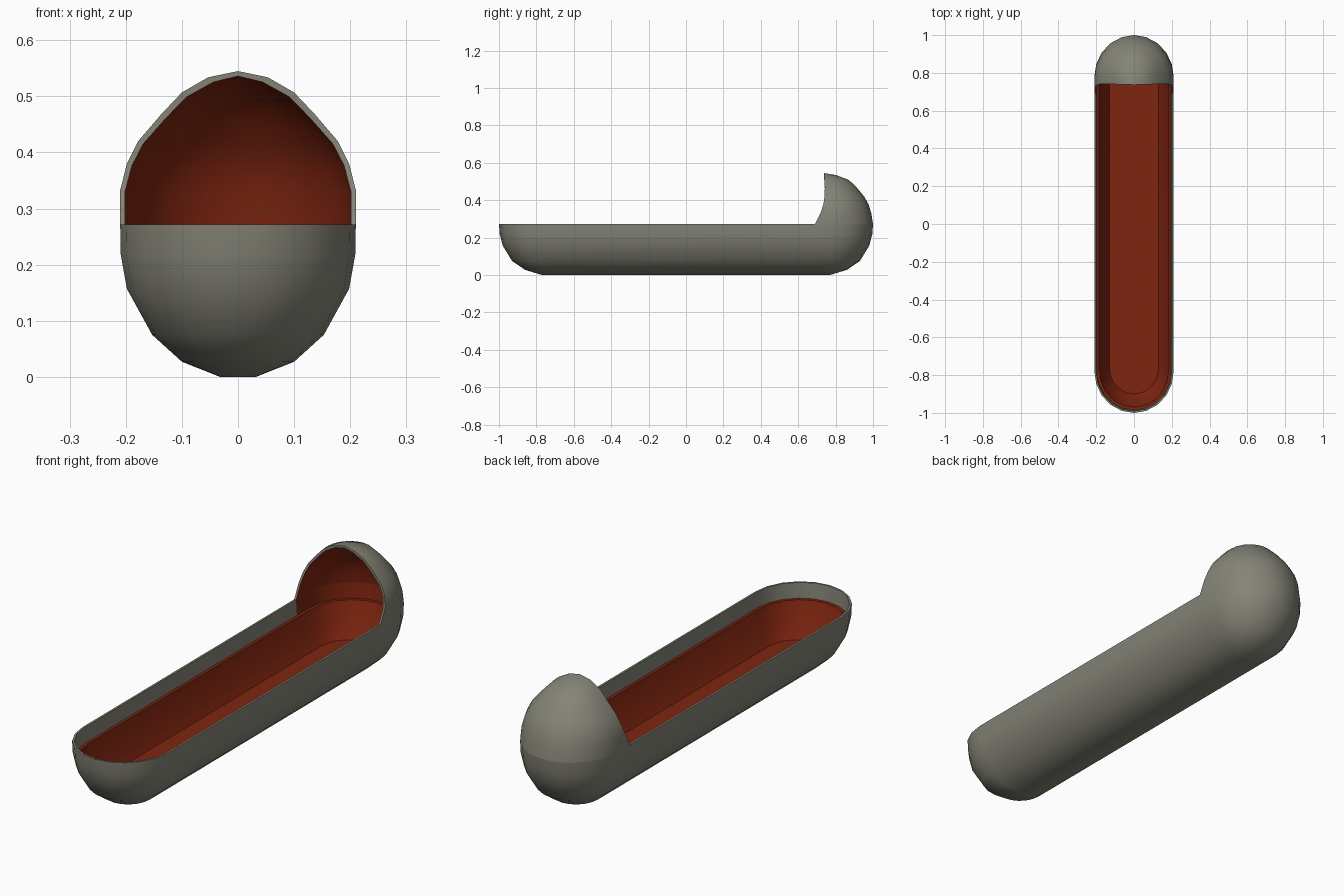
import bpy, bmesh, math

if "Cube" in bpy.data.objects:
    bpy.data.objects.remove(bpy.data.objects["Cube"])

def material(name, rgb):
    m = bpy.data.materials.new(name)
    m.diffuse_color = (*rgb, 1)
    m.use_nodes = True
    m.node_tree.nodes["Principled BSDF"].inputs["Base Color"].default_value = m.diffuse_color
    return m

GREY = material("warm grey", (0.235, 0.23, 0.185))
RED = material("dark red", (0.21, 0.018, 0.005))
SEG = 10
RIM = 0.272

def arc(z, w, end, start=None):
    """Half oval at the back end; start adds straight sides forward to that y."""
    cy = end - w * 1.05
    pts = [(w * math.cos(math.pi * i / SEG), cy + (end - cy) * math.sin(math.pi * i / SEG), z)
           for i in range(SEG + 1)]
    if start is not None:
        pts = [(w, start, z)] + pts + [(-w, start, z)]
    return pts

def stadium(z, w, end):
    back = arc(z, w, end)
    side = [(-w, 0.69, z), (-w, -0.69, z)]
    front = [(-x, -y, h) for x, y, h in back]
    return back + side[:1] + front + [(w, 0.69, z)]

def finish(bm, name):
    bmesh.ops.remove_doubles(bm, verts=bm.verts, dist=0.0005)
    bmesh.ops.recalc_face_normals(bm, faces=bm.faces)
    me = bpy.data.meshes.new(name)
    bm.to_mesh(me)
    bm.free()
    me.materials.append(GREY)
    me.materials.append(RED)
    ob = bpy.data.objects.new(name, me)
    bpy.context.collection.objects.link(ob)
    bpy.ops.object.select_all(action='DESELECT')
    ob.select_set(True)
    bpy.context.view_layer.objects.active = ob
    bpy.ops.object.shade_smooth_by_angle(angle=math.radians(35))

# Trough: outer skin up to the rim, grey inner lip, then red liner down to the floor
rings = [(0, .032, .77), (.027, .10, .86), (.075, .153, .93), (.157, .198, .98),
         (.218, .209, .996), (RIM, .21, 1.0),
         (RIM, .201, .991), (.205, .197, .985),
         (.205, .184, .97), (.11, .160, .935), (.06, .13, .90)]
bm = bmesh.new()
loops = [[bm.verts.new(p) for p in stadium(*r)] for r in rings]
n = len(loops[0])
for k in range(len(loops) - 1):
    a, b = loops[k], loops[k + 1]
    for i in range(n):
        j = (i + 1) % n
        f = bm.faces.new((a[i], a[j], b[j], b[i]))
        under_hood = f.calc_center_median().y > 0.69
        f.material_index = 1 if k >= 7 or (k == 6 and under_hood) else 0
bm.faces.new(loops[0])
bm.faces.new(loops[-1]).material_index = 1
finish(bm, "trough")

# Hood: double-skinned quarter dome with a curved front edge
levels = [(RIM, .21, 1.0, .69), (.333, .21, .99, .72), (.38, .198, .975, .735),
          (.42, .178, .952, .741), (.468, .137, .912, .742), (.507, .10, .872, .740),
          (.534, .053, .803, .738), (.545, 0, .737, .737)]
bm = bmesh.new()
outer = [[bm.verts.new(p) for p in arc(*l)] for l in levels]
inner = [[bm.verts.new(p) for p in arc(z - .009 * (z - RIM) / (.545 - RIM), max(w - .009, 0),
                                       max(e - .009, s), s)] for z, w, e, s in levels]
m = len(outer[0])
for skin, mat in ((outer, 0), (inner, 1)):
    for a, b in zip(skin, skin[1:]):
        for i in range(m - 1):
            bm.faces.new((a[i], a[i + 1], b[i + 1], b[i])).material_index = mat
for i in range(m - 1):  # bottom seam
    bm.faces.new((outer[0][i], outer[0][i + 1], inner[0][i + 1], inner[0][i]))
for k in range(len(levels) - 1):  # grey front edge
    for e in (0, m - 1):
        bm.faces.new((outer[k][e], outer[k + 1][e], inner[k + 1][e], inner[k][e]))
finish(bm, "hood")
